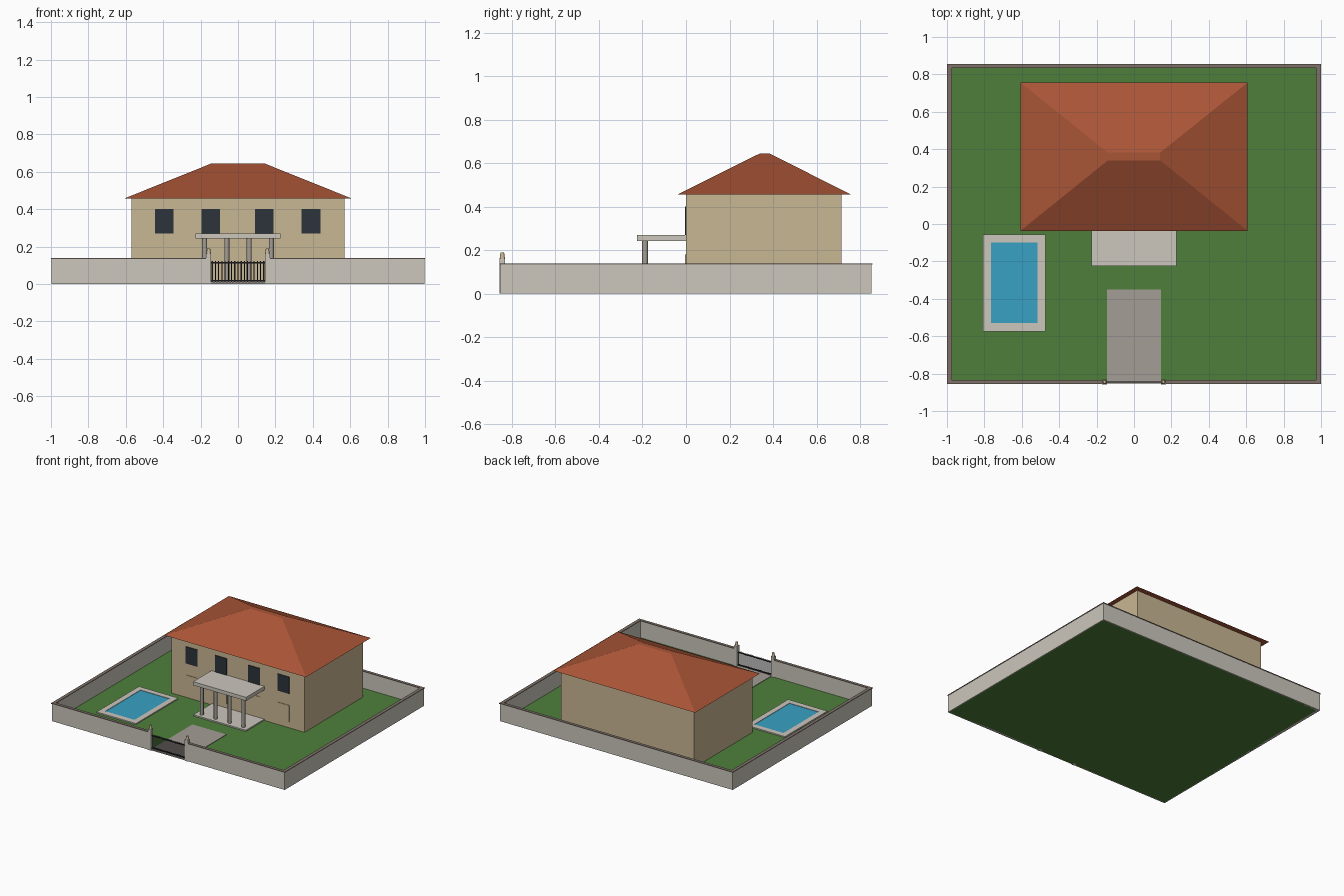
import bpy
import bmesh

cube = bpy.data.objects.get("Cube")
if cube:
    bpy.data.objects.remove(cube, do_unlink=True)


def material(name, rgb):
    lin = [((c / 255 + 0.055) / 1.055) ** 2.4 for c in rgb] + [1]
    m = bpy.data.materials.new(name)
    m.use_nodes = True
    m.diffuse_color = lin
    m.node_tree.nodes["Principled BSDF"].inputs["Base Color"].default_value = lin
    return m


STONE = material("pale stone", (204, 199, 189))
CAP = material("brown grey coping", (126, 113, 105))
SAND = material("sand plaster", (201, 183, 148))
ROOF = material("terracotta", (170, 85, 55))
GRASS = material("grass green", (78, 127, 59))
WATER = material("pool blue", (56, 161, 194))
PAVING = material("grey paving", (164, 158, 149))
GLASS = material("dark glass", (44, 52, 59))
IRON = material("black iron", (34, 34, 38))


def finish(name, bm, mat):
    bmesh.ops.recalc_face_normals(bm, faces=bm.faces)
    mesh = bpy.data.meshes.new(name)
    bm.to_mesh(mesh)
    bm.free()
    mesh.materials.append(mat)
    obj = bpy.data.objects.new(name, mesh)
    bpy.context.collection.objects.link(obj)
    return obj


def add_box(bm, x, y, z):
    verts = bmesh.ops.create_cube(bm, size=1)["verts"]
    for v in verts:
        for i, (lo, hi) in enumerate((x, y, z)):
            v.co[i] = lo if v.co[i] < 0 else hi
    return verts


def box(name, x, y, z, mat):
    bm = bmesh.new()
    add_box(bm, x, y, z)
    return finish(name, bm, mat)


def cylinder(name, x, y, z0, z1, r0, r1, mat, sides=12):
    bm = bmesh.new()
    verts = bmesh.ops.create_cone(bm, cap_ends=True, segments=sides,
                                  radius1=r0, radius2=r1, depth=z1 - z0)["verts"]
    bmesh.ops.translate(bm, verts=verts, vec=(x, y, (z0 + z1) / 2))
    obj = finish(name, bm, mat)
    for p in obj.data.polygons:
        p.use_smooth = abs(p.normal.z) < 0.7
    return obj


# Plot
EDGE = 0.853
GATE = 0.145
box("lawn", (-0.99, 0.99), (-0.845, 0.845), (0, 0.006), GRASS)
box("driveway", (-GATE, GATE), (-EDGE, -0.35), (0.001, 0.01), PAVING)

# Boundary walls with a slightly wider coping
for label, z, grow, mat in (("wall", (0, 0.134), 0, STONE),
                            ("coping", (0.134, 0.14), 0.003, CAP)):
    outer, inner = 0.997 + grow, 0.977 - grow
    end, end_in = EDGE + grow, 0.836 - grow
    for side, s in (("left", 1), ("right", -1)):
        box(side + "_" + label, sorted((s * inner, s * outer)), (-end, end), z, mat)
        box("front_" + side + "_" + label, sorted((s * GATE, s * inner)),
            (-end, -end_in), z, mat)
    box("back_" + label, (-inner, inner), (end_in, end), z, mat)

# Gate posts with finials
for side, s in (("left", 1), ("right", -1)):
    x = s * 0.157
    box(side + "_gate_post", (x - 0.013, x + 0.013), (-0.857, -0.831), (0, 0.163), STONE)
    cylinder(side + "_gate_post_finial", x, -0.844, 0.163, 0.19, 0.012, 0.008, SAND)

# Gate
bm = bmesh.new()
for z in (0.018, 0.112):
    add_box(bm, (-GATE, GATE), (-0.847, -0.841), (z - 0.004, z + 0.004))
BARS = 17
for i in range(BARS):
    x = -0.138 + 0.276 * i / (BARS - 1)
    add_box(bm, (x - 0.003, x + 0.003), (-0.847, -0.841), (0.01, 0.122))
finish("gate", bm, IRON)

# House body
box("house_walls", (-0.57, 0.57), (0, 0.715), (0.001, 0.46), SAND)

# Hipped roof with a narrow flat ridge
bm = bmesh.new()
verts = add_box(bm, (-0.608, 0.608), (-0.037, 0.757), (0.457, 0.645))
for v in verts:
    if v.co.z > 0.6:
        v.co.x = 0.14 if v.co.x > 0 else -0.14
        v.co.y = 0.382 if v.co.y > 0.3 else 0.34
finish("roof", bm, ROOF)

# Upper windows and the plastered panels beneath them
for i, x in enumerate((-0.395, -0.145, 0.14, 0.39)):
    box(f"window_{i + 1}", (x - 0.05, x + 0.05), (-0.005, 0.002), (0.27, 0.4), GLASS)
    box(f"lower_panel_{i + 1}", (x - 0.05, x + 0.05), (-0.004, 0.002), (0.05, 0.18), SAND)

# Porch
box("porch_floor", (-0.225, 0.225), (-0.225, 0), (0.001, 0.016), STONE)
box("porch_canopy", (-0.227, 0.227), (-0.225, 0), (0.243, 0.271), STONE)
for i, x in enumerate((-0.178, -0.06, 0.06, 0.178)):
    cylinder(f"porch_column_{i + 1}", x, -0.188, 0.014, 0.244, 0.0135, 0.0135, PAVING)

# Pool: raised rim around the water
px, py = (-0.808, -0.472), (-0.575, -0.057)
wx, wy = (-0.765, -0.515), (-0.53, -0.1)
bm = bmesh.new()
add_box(bm, px, (py[0], wy[0]), (0.001, 0.015))
add_box(bm, px, (wy[1], py[1]), (0.001, 0.015))
add_box(bm, (px[0], wx[0]), wy, (0.001, 0.015))
add_box(bm, (wx[1], px[1]), wy, (0.001, 0.015))
finish("pool_rim", bm, STONE)
box("pool_water", wx, wy, (0.001, 0.012), WATER)
